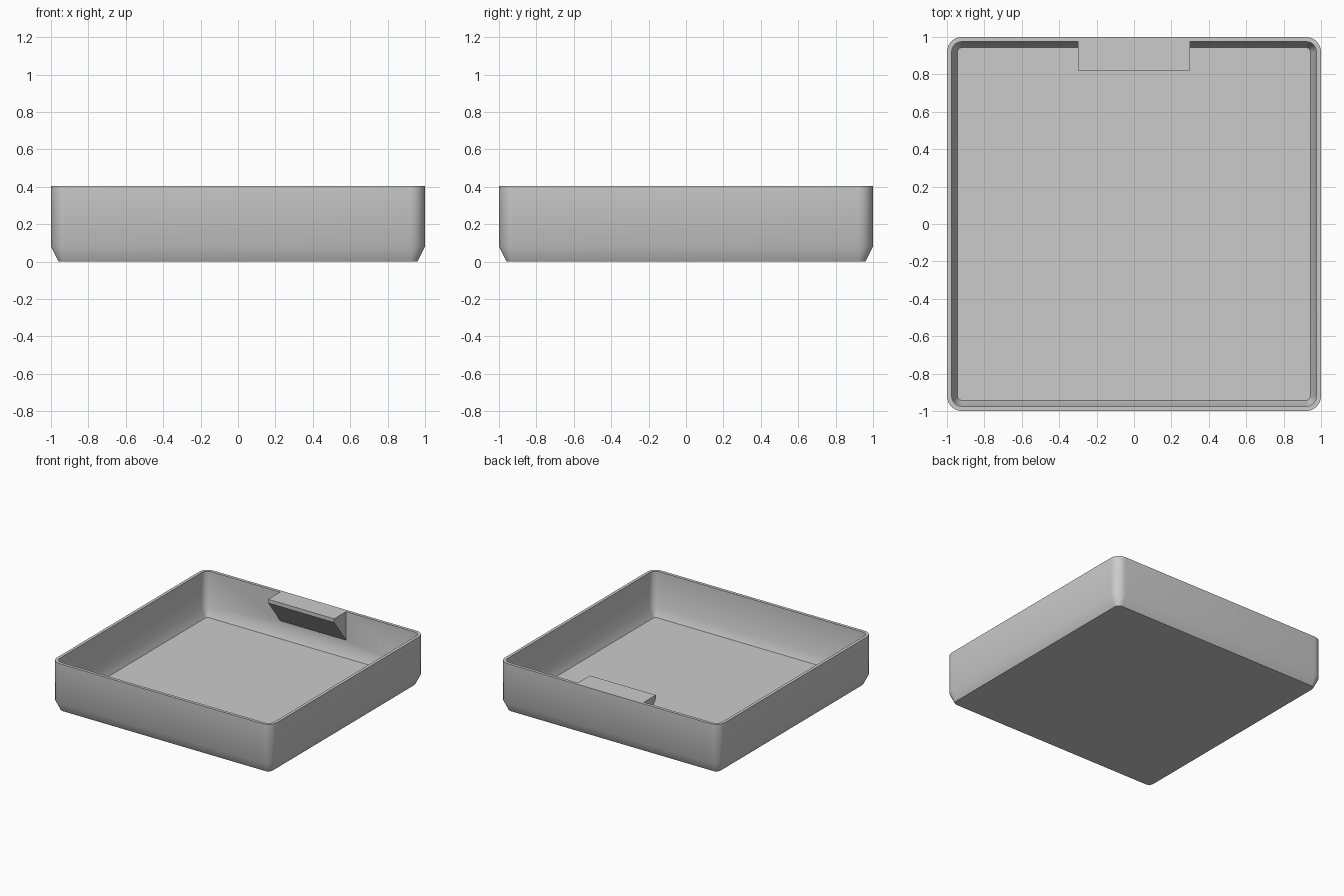
import bpy, bmesh, math

cube = bpy.data.objects.get("Cube")
if cube:
    bpy.data.objects.remove(cube, do_unlink=True)

grey = bpy.data.materials.new("plain_grey")
grey.use_nodes = True
colour = (0.6, 0.6, 0.6, 1)
grey.diffuse_color = colour
grey.node_tree.nodes["Principled BSDF"].inputs["Base Color"].default_value = colour

HEIGHT = 0.405
CORNER_STEPS = 8


def make_object(name, bm):
    bmesh.ops.recalc_face_normals(bm, faces=bm.faces)
    mesh = bpy.data.meshes.new(name)
    bm.to_mesh(mesh)
    bm.free()
    mesh.materials.append(grey)
    obj = bpy.data.objects.new(name, mesh)
    bpy.context.collection.objects.link(obj)
    return obj


def rounded_square(bm, half, radius, z):
    """Ring of vertices around a square with rounded corners."""
    ring = []
    for corner in range(4):
        mid = math.radians(45 + 90 * corner)
        cx = math.copysign(half - radius, math.cos(mid))
        cy = math.copysign(half - radius, math.sin(mid))
        for i in range(CORNER_STEPS + 1):
            a = math.pi / 2 * (corner + i / CORNER_STEPS)
            ring.append(bm.verts.new((cx + radius * math.cos(a), cy + radius * math.sin(a), z)))
    return ring


# Tray: outer bottom, up over the rim and down to the inner floor
profile = [(0.96, 0.04, 0), (1.0, 0.08, 0.08), (1.0, 0.08, HEIGHT),
           (0.975, 0.055, HEIGHT), (0.975, 0.055, 0.11), (0.943, 0.023, 0.04)]
bm = bmesh.new()
rings = [rounded_square(bm, *p) for p in profile]
for lower, upper in zip(rings, rings[1:]):
    for i in range(len(lower)):
        j = (i + 1) % len(lower)
        bm.faces.new((lower[i], lower[j], upper[j], upper[i]))
bm.faces.new(rings[0])
bm.faces.new(rings[-1])
tray = make_object("tray", bm)

# Ledge: wedge under the back rim, its tail buried in the wall
section = [(0.82, HEIGHT), (0.82, 0.375), (0.975, 0.17), (0.988, 0.17), (0.988, HEIGHT)]
bm = bmesh.new()
side = bm.faces.new([bm.verts.new((-0.3, y, z)) for y, z in section])
extruded = bmesh.ops.extrude_face_region(bm, geom=[side])["geom"]
bmesh.ops.translate(bm, vec=(0.6, 0, 0),
                    verts=[v for v in extruded if isinstance(v, bmesh.types.BMVert)])
ledge = make_object("ledge", bm)

# Join the ledge to the wall as one solid
bpy.ops.object.select_all(action='DESELECT')
bpy.context.view_layer.objects.active = tray
tray.select_set(True)
union = tray.modifiers.new("join_ledge", 'BOOLEAN')
union.operation = 'UNION'
union.solver = 'EXACT'
union.object = ledge
bpy.ops.object.modifier_apply(modifier=union.name)
bpy.data.objects.remove(ledge, do_unlink=True)
bpy.ops.object.shade_smooth_by_angle(angle=math.radians(30))
